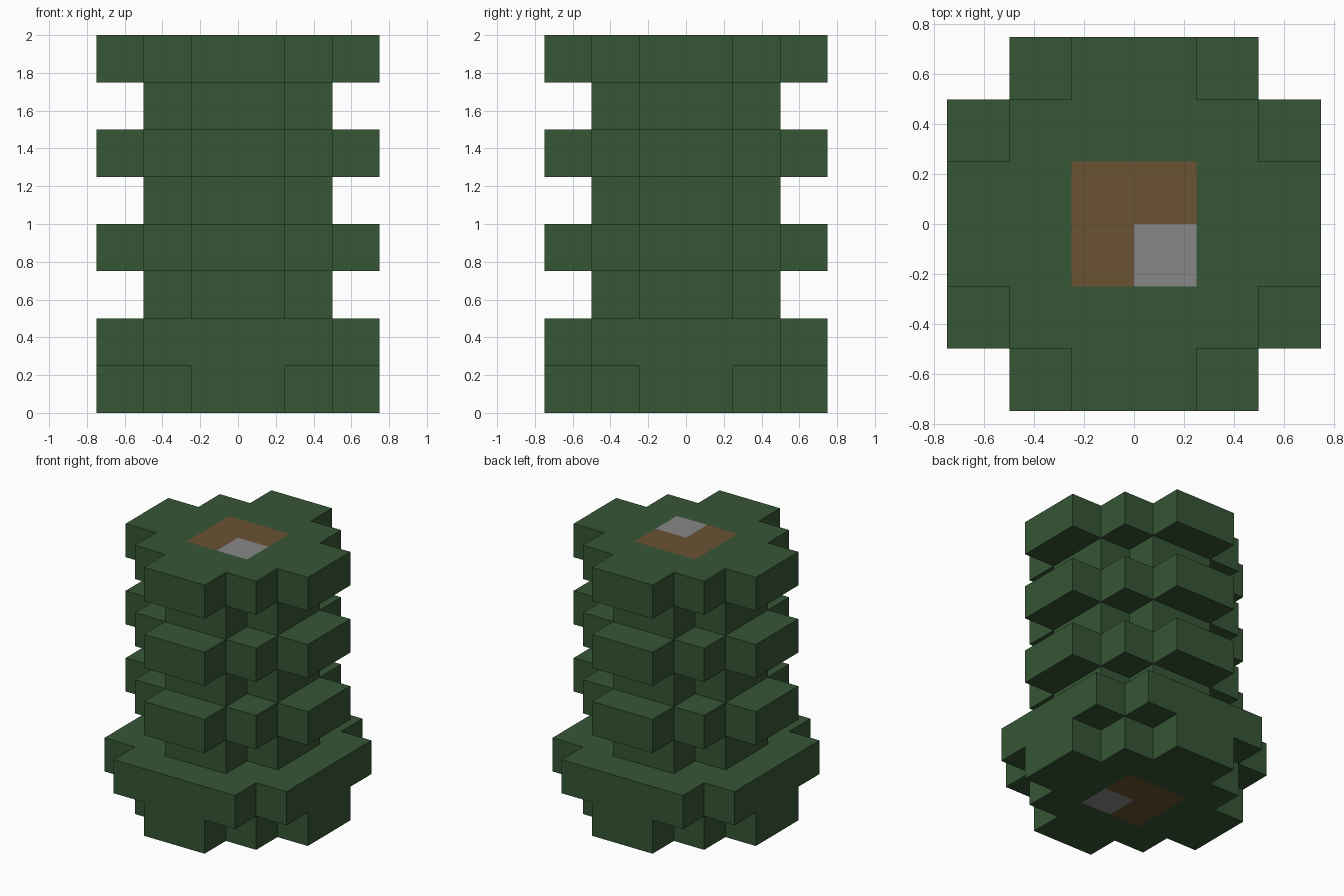
import bpy
import bmesh
from mathutils import Vector

cube = bpy.data.objects.get("Cube")
if cube:
    bpy.data.objects.remove(cube, do_unlink=True)

CELL = 0.25


def make_material(name, rgb):
    mat = bpy.data.materials.new(name)
    mat.use_nodes = True
    mat.diffuse_color = (*rgb, 1)
    mat.node_tree.nodes["Principled BSDF"].inputs["Base Color"].default_value = (*rgb, 1)
    return mat


MATERIALS = [
    make_material("dark_green", (0.036, 0.093, 0.036)),
    make_material("bark_brown", (0.147, 0.084, 0.034)),
    make_material("stone_grey", (0.242, 0.242, 0.242)),
]

# Footprints: unions of centred rectangles, as half sizes in cells
RING = [(3, 1), (2, 2), (1, 3)]
RIM = [(3, 2), (2, 3)]
WAIST = [(2, 1), (1, 2)]

# Layers from the ground up, one cell high each
LAYERS = [
    ("foot", RING), ("wide_rim", RIM),
    ("lower_waist", WAIST), ("lower_ring", RING),
    ("middle_waist", WAIST), ("middle_ring", RING),
    ("upper_waist", WAIST), ("top_ring", RING),
]


def filled(cell):
    x, y, z = cell
    if not 0 <= z < len(LAYERS):
        return False
    return any(-hx <= x < hx and -hy <= y < hy for hx, hy in LAYERS[z][1])


def colour_index(cell, axis):
    """Brown trunk with one grey quarter, exposed on the two end faces."""
    x, y, _ = cell
    if axis != 2 or not (-1 <= x < 1 and -1 <= y < 1):
        return 0
    return 2 if x == 0 and y == -1 else 1


def add_side(bm, cell, axis, sign):
    """Add one outward facing side of a block if nothing covers it."""
    neighbour = list(cell)
    neighbour[axis] += sign
    if filled(neighbour):
        return
    # Leave out wall faces only where a neighbouring block hides them
    u, v = (axis + 1) % 3, (axis + 2) % 3
    verts = []
    for du, dv in ((0, 0), (1, 0), (1, 1), (0, 1)):
        p = Vector(cell)
        p[axis] += sign > 0
        p[u] += du
        p[v] += dv
        verts.append(bm.verts.new(p * CELL))
    face = bm.faces.new(verts if sign > 0 else verts[::-1])
    exposed_end = cell[2] in (0, len(LAYERS) - 1)
    face.material_index = colour_index(cell, axis) if exposed_end else 0


# Build every layer as its own part
for z, (name, _) in enumerate(LAYERS):
    bm = bmesh.new()
    for x in range(-3, 3):
        for y in range(-3, 3):
            if filled((x, y, z)):
                for axis in range(3):
                    for sign in (-1, 1):
                        add_side(bm, (x, y, z), axis, sign)
    bmesh.ops.remove_doubles(bm, verts=bm.verts, dist=0.001)
    mesh = bpy.data.meshes.new(name)
    bm.to_mesh(mesh)
    bm.free()
    for mat in MATERIALS:
        mesh.materials.append(mat)
    bpy.context.collection.objects.link(bpy.data.objects.new(name, mesh))
